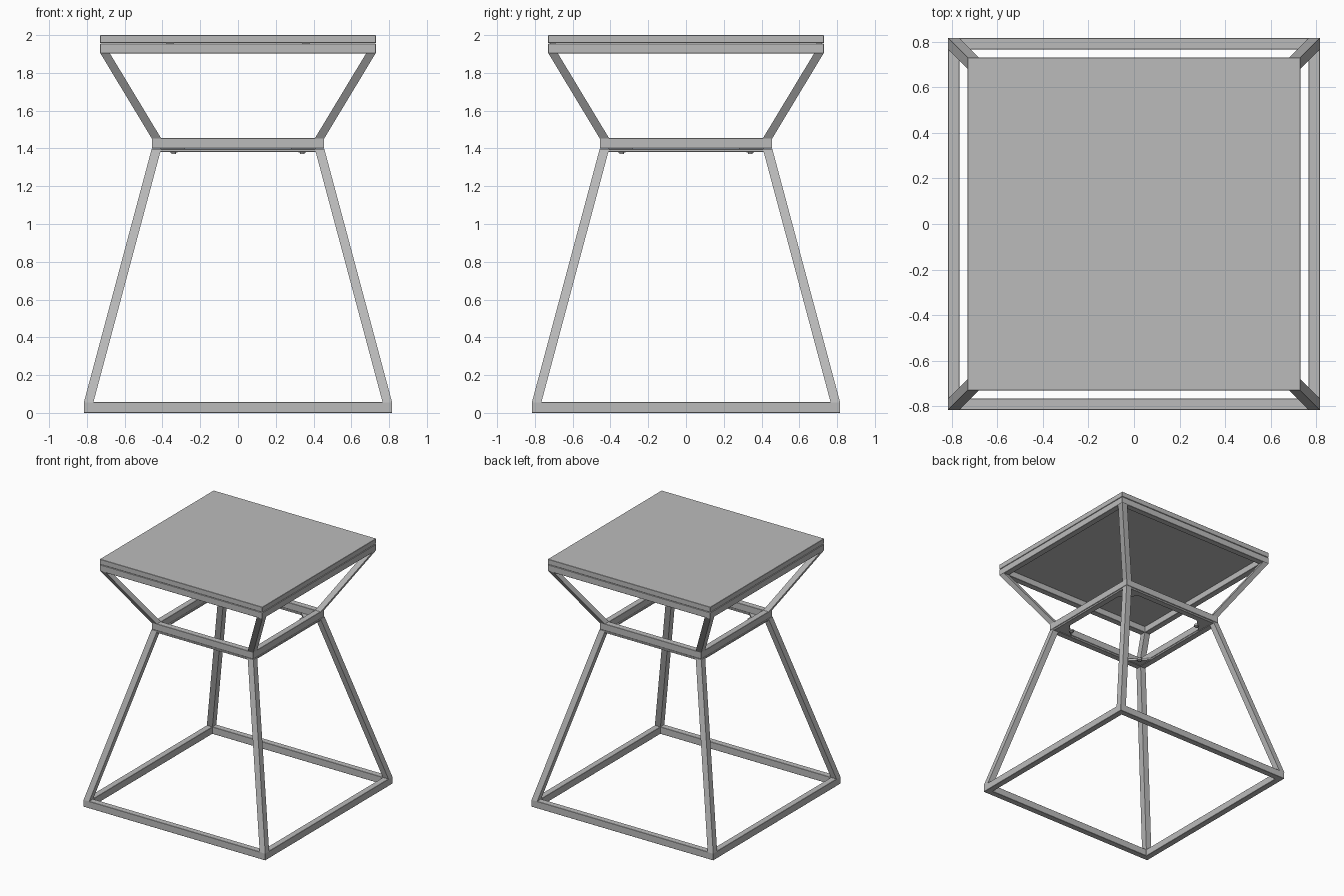
import bpy
import bmesh
from mathutils import Vector

cube = bpy.data.objects.get("Cube")
if cube:
    bpy.data.objects.remove(cube, do_unlink=True)

# One brushed grey metal for everything
metal = bpy.data.materials.new("grey_metal")
metal.use_nodes = True
grey = (0.5, 0.5, 0.5, 1)
metal.diffuse_color = grey
metal.node_tree.nodes["Principled BSDF"].inputs["Base Color"].default_value = grey

TUBE = 0.05
CORNERS = ((1, -1), (1, 1), (-1, 1), (-1, -1))
SIDES = {(1, -1): "front_left", (1, 1): "back_left",
         (-1, 1): "back_right", (-1, -1): "front_right"}


def finish(name, bm, bevel=0.0):
    bmesh.ops.recalc_face_normals(bm, faces=bm.faces)
    mesh = bpy.data.meshes.new(name)
    bm.to_mesh(mesh)
    bm.free()
    mesh.materials.append(metal)
    obj = bpy.data.objects.new(name, mesh)
    bpy.context.collection.objects.link(obj)
    if bevel:
        mod = obj.modifiers.new("soft_edges", "BEVEL")
        mod.width = bevel
        mod.segments = 1
    return obj


def prism(name, bottom, top, z0, z1, bevel=0.0):
    """Solid between two matching outlines at two heights."""
    bm = bmesh.new()
    low = [bm.verts.new((x, y, z0)) for x, y in bottom]
    high = [bm.verts.new((x, y, z1)) for x, y in top]
    bm.faces.new(low)
    bm.faces.new(high)
    n = len(low)
    for i in range(n):
        j = (i + 1) % n
        bm.faces.new((low[i], low[j], high[j], high[i]))
    return finish(name, bm, bevel)


def ring(name, outer, z0, z1, width=TUBE):
    """Square frame with mitred corners."""
    bm = bmesh.new()
    inner = outer - width
    section = ((outer, z0), (outer, z1), (inner, z1), (inner, z0))
    loops = [[bm.verts.new((sx * r, sy * r, z)) for r, z in section]
             for sx, sy in CORNERS]
    for i in range(4):
        a, b = loops[i], loops[(i + 1) % 4]
        for k in range(4):
            m = (k + 1) % 4
            bm.faces.new((a[k], b[k], b[m], a[m]))
    return finish(name, bm, 0.002)


def corner_square(sx, sy, outer):
    inner = outer - TUBE
    return [(sx * inner, sy * inner), (sx * outer, sy * inner),
            (sx * outer, sy * outer), (sx * inner, sy * outer)]


def square(r):
    return [(sx * r, sy * r) for sx, sy in CORNERS]


# Horizontal frames
ring("base_frame", 0.816, 0, 0.057)
ring("lower_waist_strip", 0.455, 1.382, 1.397)
ring("upper_waist_frame", 0.456, 1.4, 1.455)
ring("seat_frame", 0.73, 1.903, 1.955)

# Seat slab
prism("seat", square(0.73), square(0.73), 1.958, 2.0, 0.002)

# Sloping legs, corner gussets, bolts and seat pads
for (sx, sy), side in SIDES.items():
    prism("lower_leg_" + side, corner_square(sx, sy, 0.816),
          corner_square(sx, sy, 0.457), 0.055, 1.397)
    prism("upper_leg_" + side, corner_square(sx, sy, 0.456),
          corner_square(sx, sy, 0.73), 1.452, 1.906)
    gusset = [(sx * 0.41, sy * 0.41), (sx * 0.41, sy * 0.28), (sx * 0.28, sy * 0.41)]
    prism("gusset_" + side, gusset, gusset, 1.386, 1.402)

    bm = bmesh.new()
    for radius, depth, z in ((0.02, 0.014, 1.386), (0.012, 0.012, 1.376)):
        made = bmesh.ops.create_cone(bm, cap_ends=True, segments=12,
                                     radius1=radius, radius2=radius, depth=depth)
        bmesh.ops.translate(bm, verts=made["verts"],
                            vec=Vector((sx * 0.34, sy * 0.34, z)))
    finish("bolt_" + side, bm)

    pad = [(sx * x, sy * y) for x, y in ((0.34, 0.69), (0.38, 0.69), (0.38, 0.72), (0.34, 0.72))]
    prism("seat_pad_" + side, pad, pad, 1.953, 1.96)
